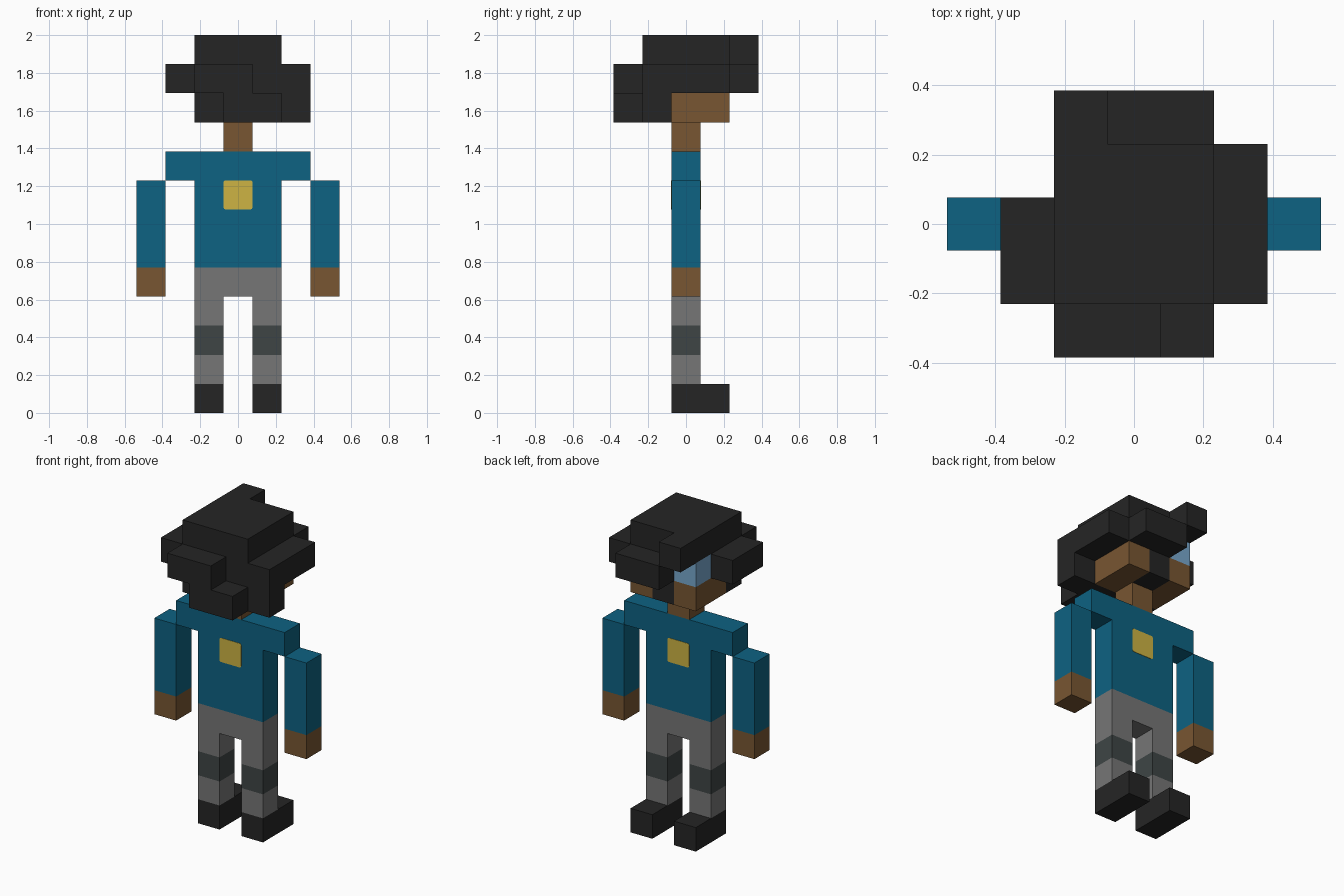
import bpy
import bmesh

cube = bpy.data.objects.get("Cube")
if cube:
    bpy.data.objects.remove(cube, do_unlink=True)

U = 2 / 13  # edge of one block


def linear(c):
    c /= 255
    return c / 12.92 if c <= 0.04045 else ((c + 0.055) / 1.055) ** 2.4


def material(name, r, g, b):
    m = bpy.data.materials.new(name)
    m.use_nodes = True
    col = (linear(r), linear(g), linear(b), 1)
    m.diffuse_color = col
    bsdf = m.node_tree.nodes["Principled BSDF"]
    bsdf.inputs["Base Color"].default_value = col
    bsdf.inputs["Roughness"].default_value = 0.9
    return m


BLACK = material("black", 37, 37, 37)
SKIN = material("brown skin", 120, 86, 50)
SHIRT = material("teal blue", 13, 98, 130)
GREY = material("grey", 118, 118, 118)
PATCH = material("dark grey green", 62, 69, 69)
GOLD = material("gold", 205, 180, 68)
EYE = material("light blue", 120, 168, 205)


def box(name, xs, ys, zs, mat, bevel=0):
    """Box covering the block ranges xs, ys, zs (first and last block, z from 0)."""
    lo = [(xs[0] - .5) * U, (ys[0] - .5) * U, zs[0] * U]
    hi = [(xs[1] + .5) * U, (ys[1] + .5) * U, (zs[1] + 1) * U]
    bm = bmesh.new()
    bmesh.ops.create_cube(bm, size=1)
    for v in bm.verts:
        v.co = [lo[i] if v.co[i] < 0 else hi[i] for i in range(3)]
    if bevel:  # round the corners that run along y
        edges = [e for e in bm.edges
                 if abs(e.verts[0].co.y - e.verts[1].co.y) > 1e-4]
        bmesh.ops.bevel(bm, geom=edges, offset=bevel, segments=3,
                        profile=0.5, affect='EDGES')
    me = bpy.data.meshes.new(name)
    bm.to_mesh(me)
    bm.free()
    me.materials.append(mat)
    ob = bpy.data.objects.new(name, me)
    bpy.context.collection.objects.link(ob)
    return ob


# Limbs, mirrored left and right
for side, s in (("left", 1), ("right", -1)):
    leg, arm = (s, s), (3 * s, 3 * s)
    box(side + "_boot", leg, (0, 1), (0, 0), BLACK)
    box(side + "_shin", leg, (0, 0), (1, 1), GREY)
    box(side + "_knee_patch", leg, (0, 0), (2, 2), PATCH)
    box(side + "_thigh", leg, (0, 0), (3, 3), GREY)
    box(side + "_hand", arm, (0, 0), (4, 4), SKIN)
    box(side + "_sleeve", arm, (0, 0), (5, 7), SHIRT)

# Body
box("hips", (-1, 1), (0, 0), (4, 4), GREY)
box("torso", (-1, 1), (0, 0), (5, 7), SHIRT)
box("shoulders", (-2, 2), (0, 0), (8, 8), SHIRT)
box("neck", (0, 0), (0, 0), (9, 9), SKIN)

# Emblem plates on both sides of the chest
for name, y in (("front_emblem", -1), ("back_emblem", 1)):
    t = 0.5 + 0.015
    ys = (y * 0.5 + 0.5 - 0.015, y * 0.5 - 0.5 + 0.015)
    box(name, (0, 0), ys, (7, 7), GOLD, bevel=0.012)

# Face
box("jaw", (-1, 1), (0, 0), (10, 10), SKIN)
for s in (-1, 1):
    box("cheek", (s, s), (1, 1), (10, 10), SKIN)
    box("eye", (s, s), (1, 1), (11, 11), EYE)
box("mouth", (0, 0), (1, 1), (10, 10), BLACK)
box("nose_bridge", (0, 0), (1, 1), (11, 11), SKIN)

# Hair
HAIR = {
    "hair_top": ((-1, 1), (-1, 1), (12, 12)),
    "hair_quiff": ((-1, -1), (2, 2), (12, 12)),
    "hair_fringe": ((0, 1), (2, 2), (11, 11)),
    "hair_core": ((-1, 1), (-1, 0), (11, 11)),
    "hair_right_side": ((-2, -2), (-1, 0), (11, 11)),
    "hair_left_side": ((2, 2), (-1, 1), (11, 11)),
    "hair_nape": ((-1, 2), (-1, -1), (10, 10)),
    "hair_upper_tuft": ((-1, 0), (-2, -2), (11, 11)),
    "hair_lower_tuft": ((0, 1), (-2, -2), (10, 10)),
}
for name, (xs, ys, zs) in HAIR.items():
    box(name, xs, ys, zs, BLACK)
